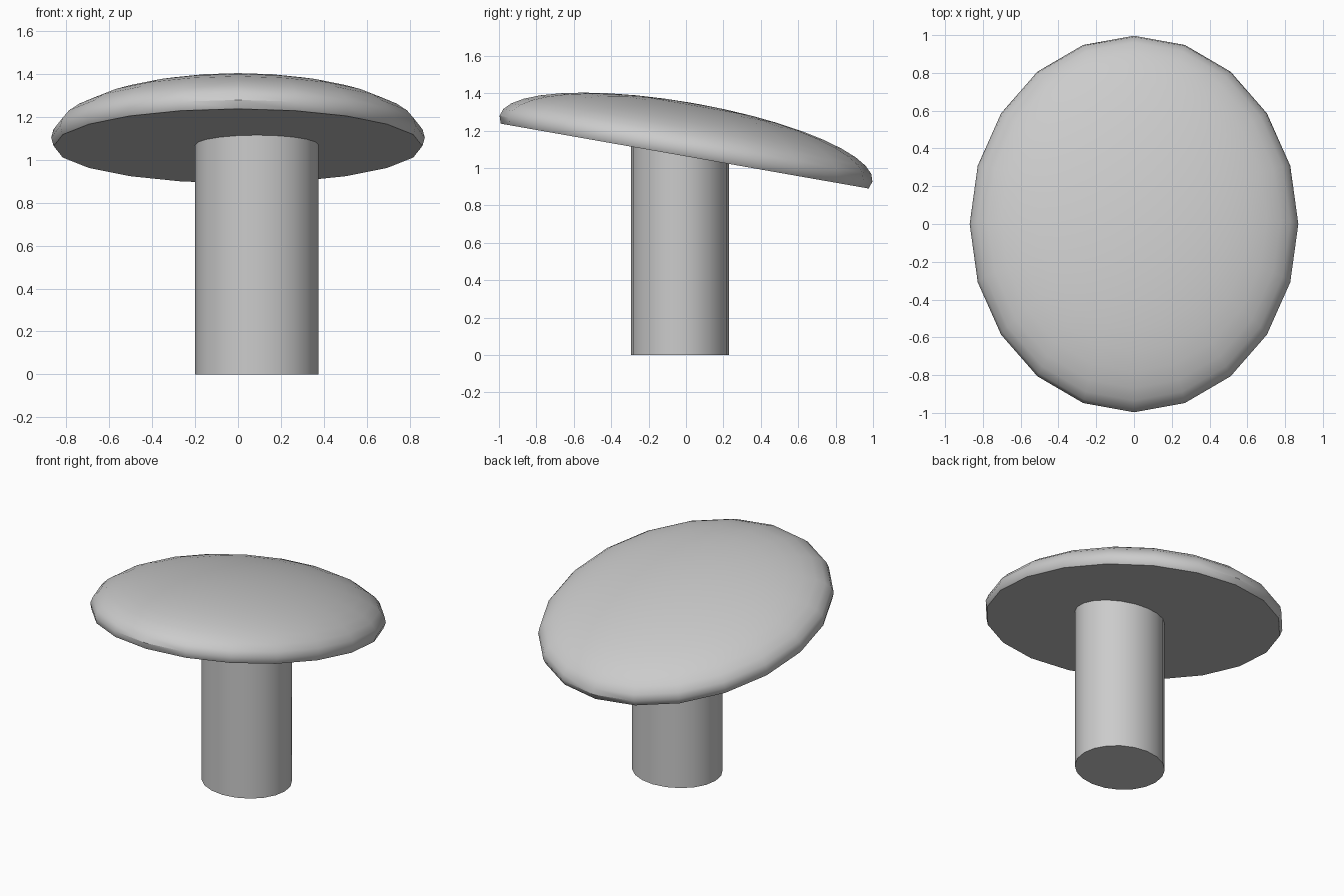
import bpy, bmesh
from math import radians
from mathutils import Matrix

if "Cube" in bpy.data.objects:
    bpy.data.objects.remove(bpy.data.objects["Cube"])


def add_part(name, bm):
    bmesh.ops.recalc_face_normals(bm, faces=bm.faces)
    mesh = bpy.data.meshes.new(name)
    bm.to_mesh(mesh)
    bm.free()
    obj = bpy.data.objects.new(name, mesh)
    bpy.context.collection.objects.link(obj)
    bpy.ops.object.select_all(action='DESELECT')
    obj.select_set(True)
    bpy.context.view_layer.objects.active = obj
    bpy.ops.object.shade_smooth_by_angle(angle=radians(35))
    return obj


# Cap: flattened ellipsoid, cut flat just below its widest ring, tilted back
bm = bmesh.new()
bmesh.ops.create_uvsphere(bm, u_segments=20, v_segments=20, radius=1,
                          matrix=Matrix.Diagonal((0.87, 1.012, 0.247, 1)))
cut = bmesh.ops.bisect_plane(bm, geom=bm.verts[:] + bm.edges[:] + bm.faces[:],
                             plane_co=(0, 0, -0.04), plane_no=(0, 0, -1),
                             clear_outer=True)
rim = [e for e in cut['geom_cut'] if isinstance(e, bmesh.types.BMEdge)]
bmesh.ops.edgeloop_fill(bm, edges=rim)
cap = add_part("cap", bm)
cap.location = (0, 0, 1.103)
cap.rotation_euler = (radians(-10), 0, 0)

# Stem: slightly oval column, off centre, running up into the cap
bm = bmesh.new()
height = 1.14
bmesh.ops.create_cone(bm, cap_ends=True, segments=20, radius1=1, radius2=1, depth=height,
                      matrix=Matrix.Diagonal((0.288, 0.263, 1, 1)))
stem = add_part("stem", bm)
stem.location = (0.088, -0.032, height / 2)
